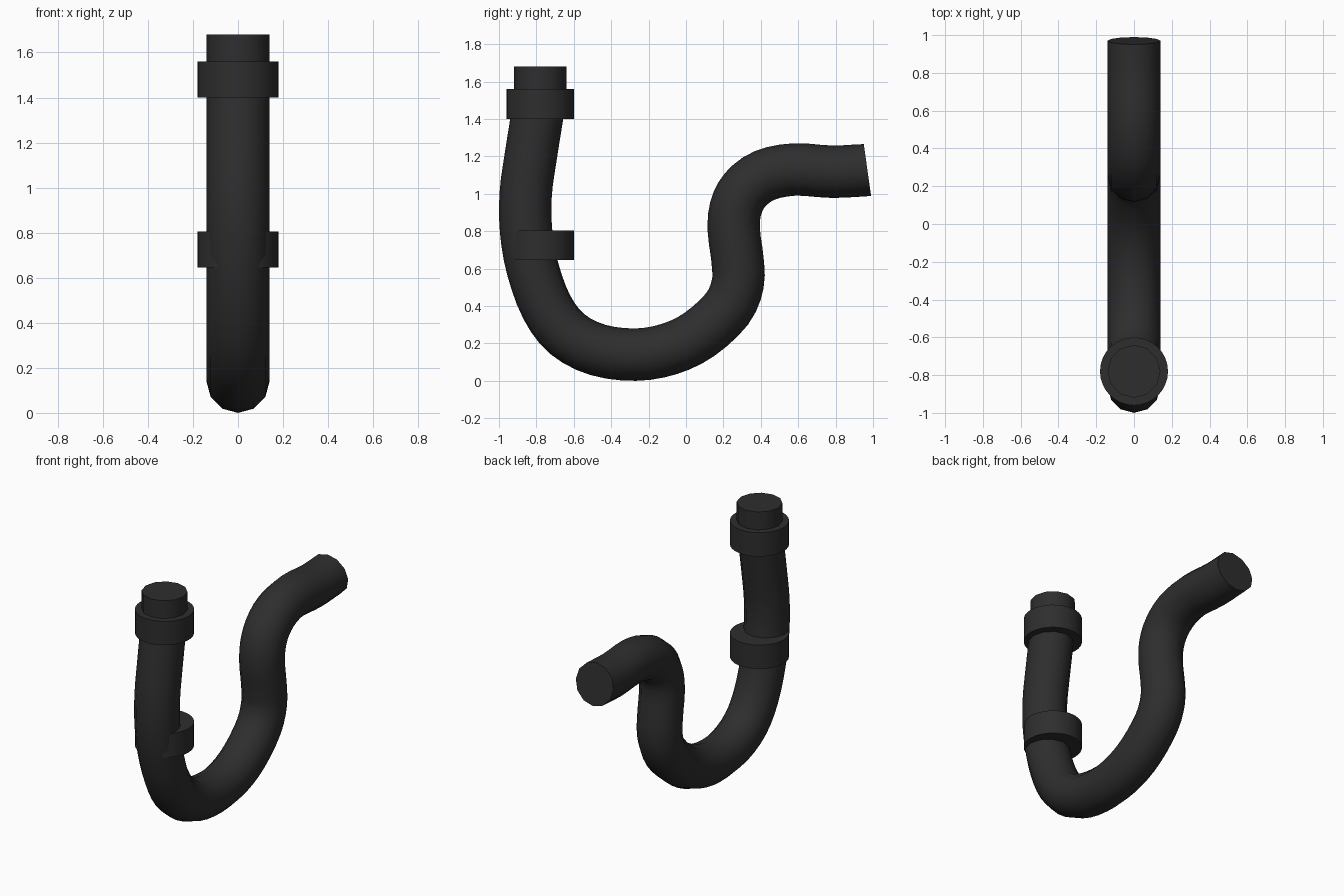
import bpy, bmesh, math
from mathutils import Vector

if "Cube" in bpy.data.objects:
    bpy.data.objects.remove(bpy.data.objects["Cube"])

plastic = bpy.data.materials.new("black_plastic")
plastic.diffuse_color = (0.027, 0.027, 0.027, 1)
plastic.use_nodes = True
plastic.node_tree.nodes["Principled BSDF"].inputs["Base Color"].default_value = plastic.diffuse_color


def finish(bm, name):
    bmesh.ops.recalc_face_normals(bm, faces=bm.faces)
    mesh = bpy.data.meshes.new(name)
    bm.to_mesh(mesh)
    bm.free()
    mesh.materials.append(plastic)
    obj = bpy.data.objects.new(name, mesh)
    bpy.context.collection.objects.link(obj)
    bpy.context.view_layer.objects.active = obj
    obj.select_set(True)
    bpy.ops.object.shade_smooth_by_angle(angle=math.radians(40))
    obj.select_set(False)
    return obj


def cylinder(name, radius, y, z0, z1, sides):
    bm = bmesh.new()
    bmesh.ops.create_cone(bm, cap_ends=True, segments=sides,
                          radius1=radius, radius2=radius, depth=z1 - z0)
    bmesh.ops.translate(bm, vec=(0, y, (z0 + z1) / 2), verts=bm.verts)
    return finish(bm, name)


def smooth_path(points, steps):
    """Curve through all points, with its direction at each sample."""
    pts = [Vector(p) for p in points]
    pts = [2 * pts[0] - pts[1]] + pts + [2 * pts[-1] - pts[-2]]
    out = []
    for i in range(1, len(pts) - 2):
        a, b, c, d = pts[i - 1:i + 3]
        last = i == len(pts) - 3
        for s in range(steps + last):
            t = s / steps
            k1, k2, k3 = c - a, 2 * a - 5 * b + 4 * c - d, 3 * b - a - 3 * c + d
            pos = b + 0.5 * (k1 * t + k2 * t * t + k3 * t ** 3)
            tan = k1 + 2 * k2 * t + 3 * k3 * t * t
            out.append((pos, tan.normalized()))
    return out


# Bent trap pipe: centre line as (y, z)
PATH = [(-0.79, 1.45), (-0.83, 1.2), (-0.857, 1.0), (-0.855, 0.8),
        (-0.82, 0.6), (-0.745, 0.395), (-0.635, 0.25), (-0.47, 0.165),
        (-0.27, 0.14), (-0.09, 0.17), (0.07, 0.247), (0.22, 0.385),
        (0.277, 0.52), (0.275, 0.65), (0.256, 0.8), (0.265, 0.92),
        (0.315, 1.02), (0.42, 1.098), (0.58, 1.13), (0.78, 1.118), (0.97, 1.127)]
RADIUS, SIDES = 0.14, 12
samples = smooth_path(PATH, 3)
samples[-1] = (samples[-1][0], Vector((0.99, 0.14)))   # slanted outlet end
bm = bmesh.new()
rings = []
for pos, tan in samples:
    ring = []
    for k in range(SIDES):
        a = math.tau * k / SIDES
        off = RADIUS * math.sin(a)
        ring.append(bm.verts.new((RADIUS * math.cos(a),
                                  pos.x - tan.y * off, pos.y + tan.x * off)))
    rings.append(ring)
for r0, r1 in zip(rings, rings[1:]):
    for k in range(SIDES):
        j = (k + 1) % SIDES
        bm.faces.new((r0[k], r0[j], r1[j], r1[k]))
bm.faces.new(rings[0])
bm.faces.new(rings[-1])
finish(bm, "trap_pipe")

# Inlet stub and the two coupling nuts
cylinder("inlet_stub", RADIUS, -0.78, 1.42, 1.68, SIDES)
cylinder("upper_nut", 0.18, -0.78, 1.40, 1.56, 32)
cylinder("lower_nut", 0.18, -0.78, 0.645, 0.805, 32)
